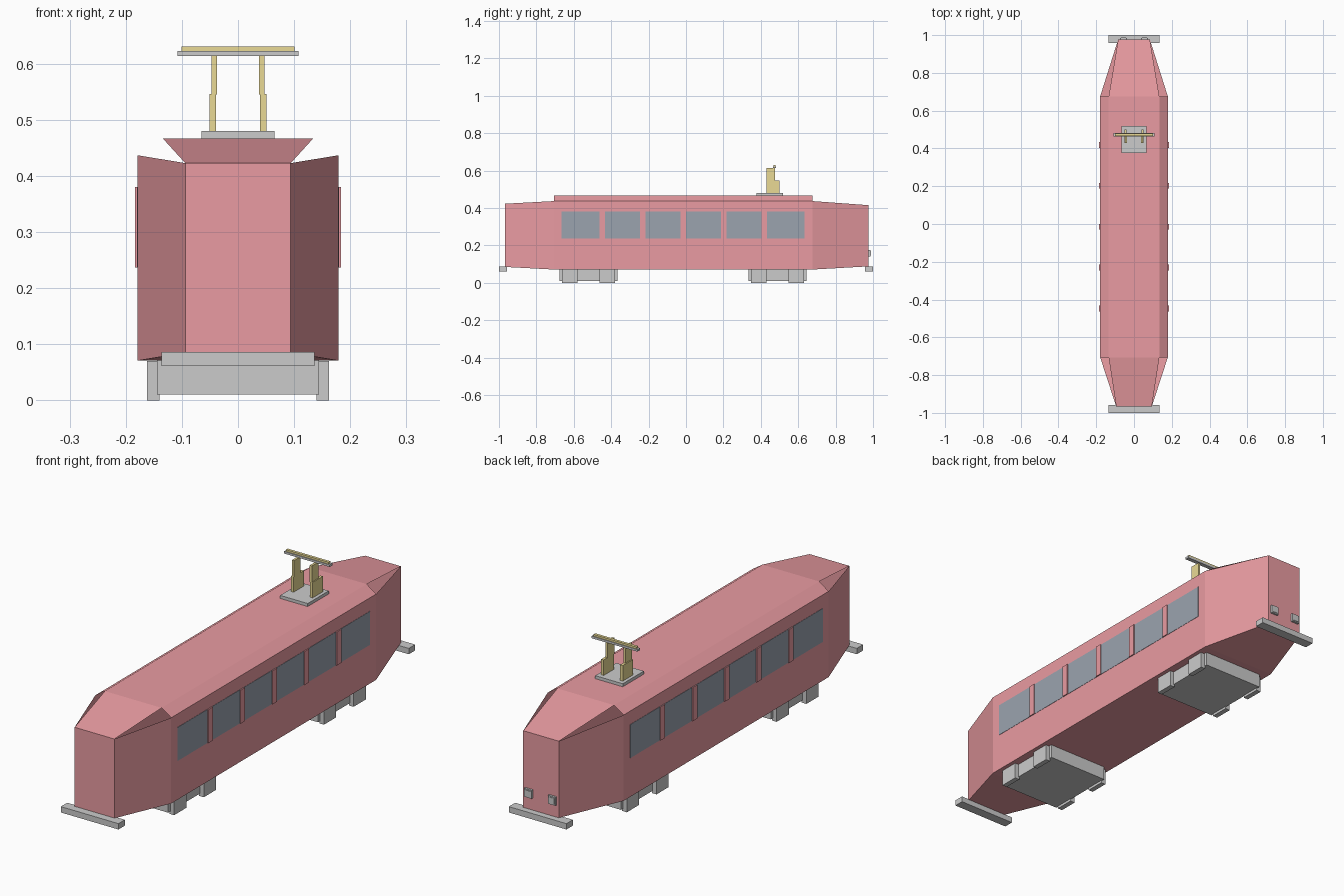
import bpy, bmesh

if "Cube" in bpy.data.objects:
    bpy.data.objects.remove(bpy.data.objects["Cube"])


def material(name, rgb):
    m = bpy.data.materials.new(name)
    m.diffuse_color = (*rgb, 1)
    m.use_nodes = True
    m.node_tree.nodes["Principled BSDF"].inputs["Base Color"].default_value = m.diffuse_color
    return m


RED = material("red_paint", (0.82, 0.33, 0.36))
GLASS = material("window_glass", (0.33, 0.37, 0.43))
YELLOW = material("yellow_metal", (0.82, 0.70, 0.30))
LENS = material("lamp_lens", (0.85, 0.87, 0.85))


def finish(name, bm, mat):
    bmesh.ops.recalc_face_normals(bm, faces=bm.faces)
    me = bpy.data.meshes.new(name)
    bm.to_mesh(me)
    bm.free()
    ob = bpy.data.objects.new(name, me)
    bpy.context.collection.objects.link(ob)
    if mat:
        me.materials.append(mat)
    return ob


def box(name, x, y, z, mat=None, mirror=False):
    """Box from (min, max) ranges, optionally mirrored across x = 0."""
    bm = bmesh.new()
    bmesh.ops.create_cube(bm, size=1)
    for v in bm.verts:
        v.co = [(r[0] + r[1]) / 2 + c * (r[1] - r[0]) for r, c in zip((x, y, z), v.co)]
    ob = finish(name, bm, mat)
    if mirror:
        ob.modifiers.new("mirror", "MIRROR")
    return ob


# Body shell: hexagonal middle section, tapered noses, open upper corner gaps
def middle(y):
    return [(-.179, y, .071), (-.179, y, .437), (-.134, y, .467),
            (.134, y, .467), (.179, y, .437), (.179, y, .071)]


def nose(y, w, lo, hi):
    return [(-w, y, lo), (-w, y, hi), (w, y, hi), (w, y, lo)]


bm = bmesh.new()
add = lambda pts: [bm.verts.new(p) for p in pts]
front, rear = middle(-.706), middle(.676)
front, rear = add(front), add(rear)
for i in range(6):
    j = (i + 1) % 6
    bm.faces.new((front[i], front[j], rear[j], rear[i]))
for ring, tip in ((front, add(nose(-.967, .094, .085, .423))),
                  (rear, add(nose(.977, .084, .088, .415)))):
    a, b, c, d = tip
    bm.faces.new(tip)
    bm.faces.new((ring[0], ring[1], b, a))
    bm.faces.new((ring[2], ring[3], c, b))
    bm.faces.new((ring[4], ring[5], d, c))
    bm.faces.new((ring[5], ring[0], a, d))
finish("body_shell", bm, RED)

# Side windows and the pillars between them
box("window_strip", (.176, .1803), (-.665, .633), (.237, .38), GLASS, True)
for k in range(5):
    y = -.447 + k * .2163
    box("window_pillar", (.176, .184), (y - .015, y + .015), (.237, .38), RED, True)

# Bumpers
box("front_bumper", (-.136, .136), (-1, -.957), (.061, .086))
box("rear_bumper", (-.136, .136), (.957, 1), (.061, .086))

# Bogies with blocky wheels
for y in (-.521, .489):
    box("bogie_frame", (-.144, .144), (y - .155, y + .155), (.011, .071))
    for dy in (-.1, .1):
        box("wheel", (.14, .162), (y + dy - .041, y + dy + .041), (0, .0705), None, True)

# Rear lamps
box("lamp_housing", (.038, .074), (.97, .986), (.14, .176), None, True)
box("lamp_lens", (.043, .069), (.98, .988), (.145, .171), LENS, True)

# Roof current collector
box("collector_base", (-.065, .065), (.377, .519), (.465, .48))
box("lower_arm", (.039, .051), (.43, .499), (.479, .546), YELLOW, True)
box("upper_arm", (.037, .047), (.43, .475), (.545, .615), YELLOW, True)
box("collector_bar", (-.108, .108), (.464, .482), (.614, .623))
box("contact_strip", (-.101, .101), (.467, .479), (.622, .631), YELLOW)
